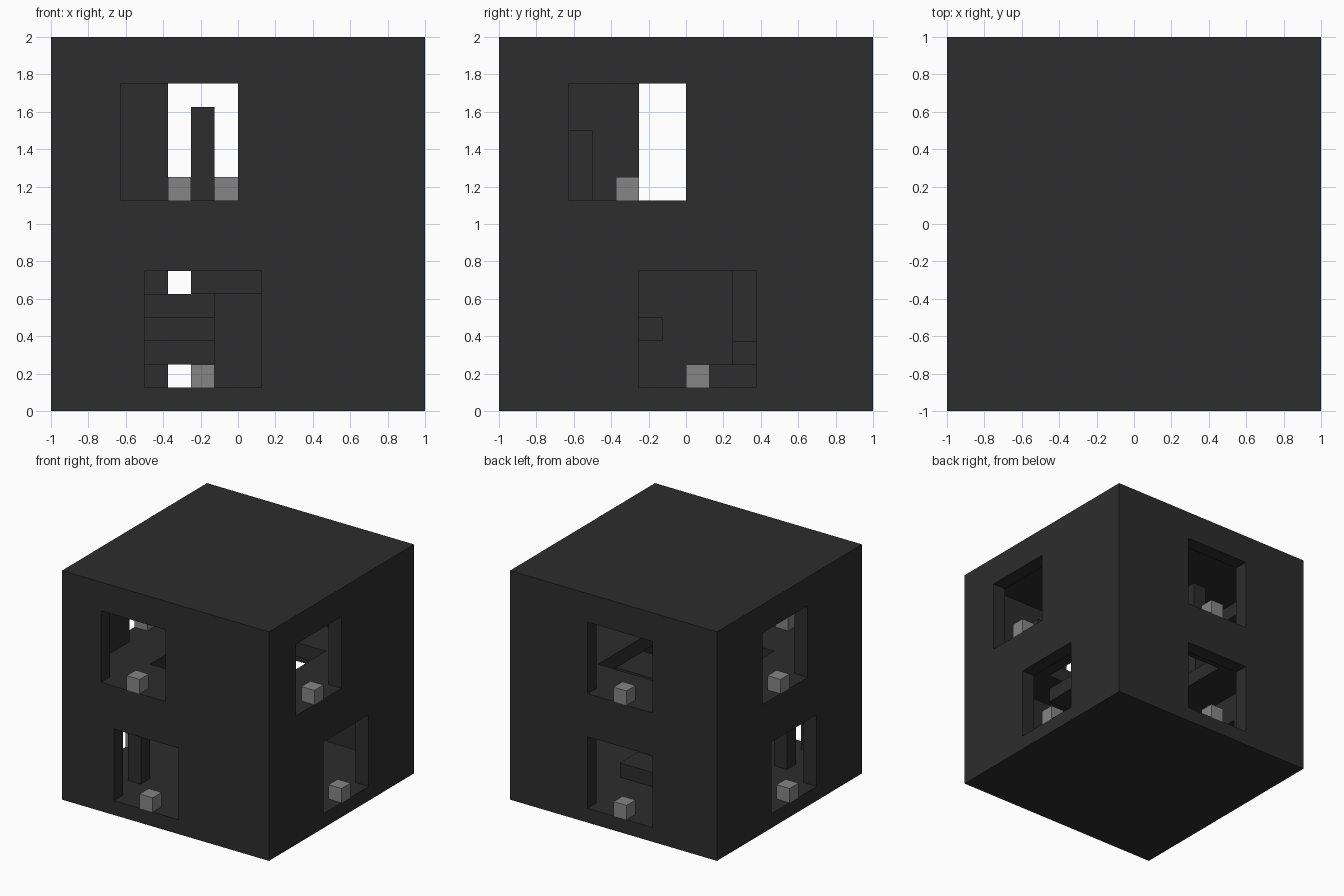
import bpy
from mathutils import Vector

default = bpy.data.objects.get("Cube")
if default:
    bpy.data.objects.remove(default, do_unlink=True)

U = 0.125  # block size


def material(name, value):
    m = bpy.data.materials.new(name)
    m.use_nodes = True
    color = (value, value, value, 1)
    m.diffuse_color = color
    bsdf = next(n for n in m.node_tree.nodes if n.type == 'BSDF_PRINCIPLED')
    bsdf.inputs["Base Color"].default_value = color
    bsdf.inputs["Roughness"].default_value = 0.9
    return m


dark = material("charcoal", 0.026)
grey = material("mid grey", 0.235)


def box(name, low, high, mat):
    """Box between two corners, measured in blocks."""
    low, high = Vector(low) * U, Vector(high) * U
    bpy.ops.mesh.primitive_cube_add(size=1)
    ob = bpy.context.object
    ob.name = name
    size, mid = high - low, (low + high) / 2
    for v in ob.data.vertices:
        v.co = Vector(v.co[i] * size[i] + mid[i] for i in range(3))
    ob.data.materials.append(mat)
    return ob


def carve(target, low, high):
    cutter = box("cutter", low, high, dark)
    cutter.hide_render = True
    mod = target.modifiers.new("carve", 'BOOLEAN')
    mod.operation = 'DIFFERENCE'
    mod.solver = 'EXACT'
    mod.object = cutter
    bpy.context.view_layer.objects.active = target
    bpy.ops.object.modifier_apply(modifier=mod.name)
    bpy.data.objects.remove(cutter, do_unlink=True)


# Hollow two-storey block with a stairwell through the middle floor
house = box("house_shell", (-8, -8, 0), (8, 8, 16), dark)
carve(house, (-7, -7, 1), (7, 7, 8))
carve(house, (-7, -7, 9), (7, 7, 15))
carve(house, (-4, -4, 7), (4, 4, 10))

# Doorways: side, first block along the wall, floor level
doorways = [
    ("front", -5, 9), ("front", -4, 1), ("back", -3, 9), ("back", -3, 1),
    ("left", -5, 9), ("left", -2, 1), ("right", -2, 9), ("right", -3, 1),
]
for side, start, floor in doorways:
    def span(a, b, near, far, z0, z1):
        if side in ("back", "left"):
            near, far = -far, -near
        if side in ("front", "back"):
            return (a, near, z0), (b, far, z1)
        return (near, a, z0), (far, b, z1)

    carve(house, *span(start, start + 5, -9, -6, floor, floor + 5))
    level = "upper" if floor > 1 else "lower"
    box(f"{side}_{level}_door_block",
        *span(start + 2, start + 3, -8, -7, floor, floor + 1), grey)

# Winding stair around a central core
box("stair_core", (-1, -2, 1), (1, 2, 8), dark)
steps = [
    (-1, 3, 1, 3), (-4, -1, 1, 4), (-4, -1, -1, 1), (-4, -1, -3, -1),
    (-2, 1, -4, -1), (0, 4, -4, -1), (1, 4, -1, 2),
]
for i, (x0, x1, y0, y1) in enumerate(steps, 1):
    box(f"stair_step_{i}", (x0, y0, i), (x1, y1, i + 1), dark)
box("stair_ledge", (1, -2, 3), (2, -1, 4), dark)

# Free-standing pillars
box("lower_pillar", (-5, -5, 1), (-4, -4, 8), dark)
box("upper_pillar", (-2, 4, 9), (-1, 5, 13), dark)
box("side_pillar", (4, -5, 9), (5, -4, 12), dark)
